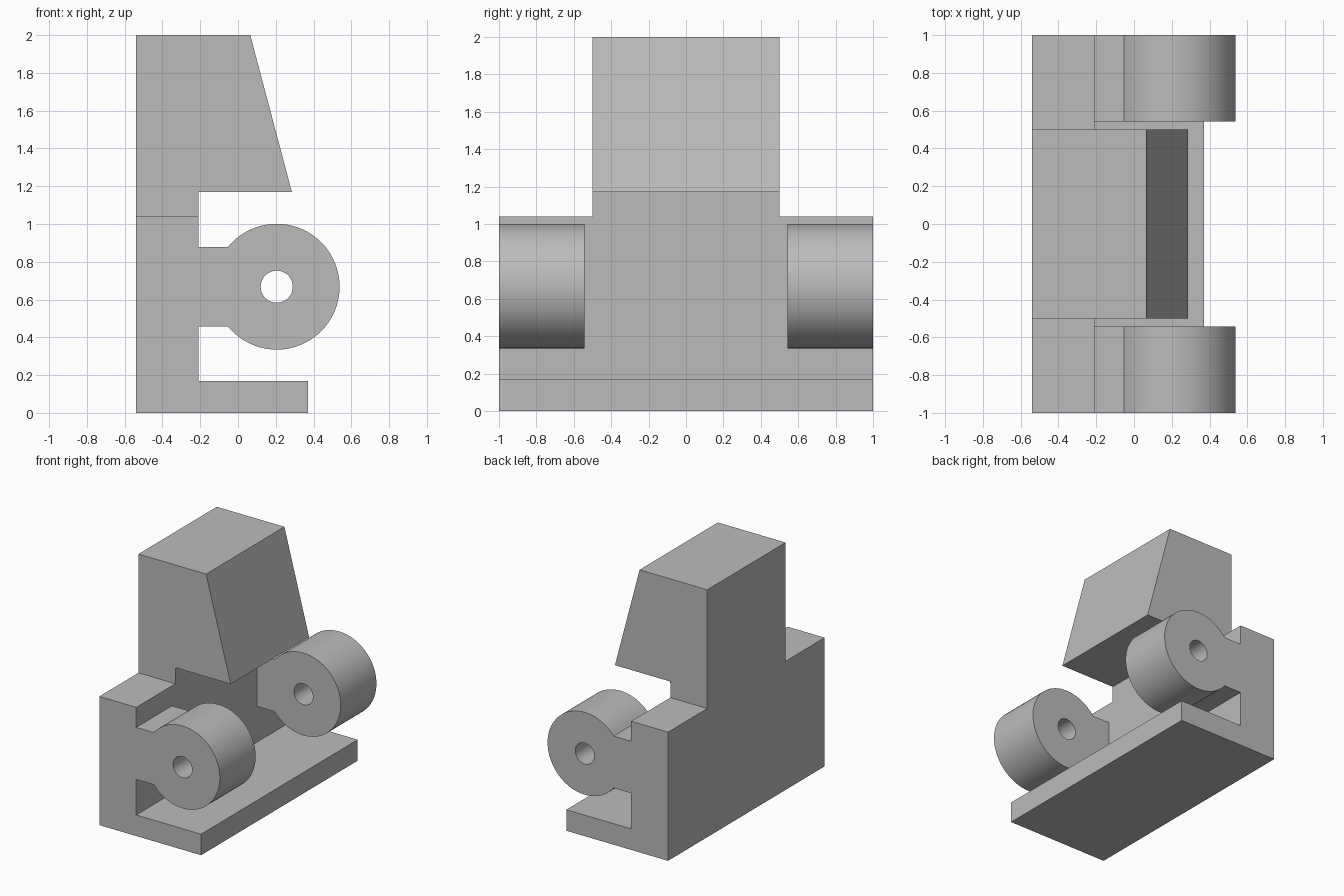
import bpy, bmesh, math
from mathutils import Vector

cube = bpy.data.objects.get("Cube")
if cube:
    bpy.data.objects.remove(cube, do_unlink=True)

grey = bpy.data.materials.new("plain grey")
grey.use_nodes = True
colour = (0.5, 0.5, 0.5, 1)
grey.diffuse_color = colour
grey.node_tree.nodes["Principled BSDF"].inputs["Base Color"].default_value = colour


def extrude_profile(name, loops, y0, y1):
    """Fill x-z outlines (the first is the edge, others are holes) and extrude along y."""
    bm = bmesh.new()
    for loop in loops:
        verts = [bm.verts.new((x, y0, z)) for x, z in loop]
        for a, b in zip(verts, verts[1:] + verts[:1]):
            bm.edges.new((a, b))
    if len(loops) == 1:
        bm.faces.new(bm.verts)
    else:
        bmesh.ops.triangle_fill(bm, edges=bm.edges[:], use_beauty=True)
    grown = bmesh.ops.extrude_face_region(bm, geom=bm.faces[:])["geom"]
    moved = [v for v in grown if isinstance(v, bmesh.types.BMVert)]
    bmesh.ops.translate(bm, verts=moved, vec=Vector((0, y1 - y0, 0)))
    bmesh.ops.recalc_face_normals(bm, faces=bm.faces[:])
    mesh = bpy.data.meshes.new(name)
    bm.to_mesh(mesh)
    bm.free()
    mesh.materials.append(grey)
    obj = bpy.data.objects.new(name, mesh)
    bpy.context.collection.objects.link(obj)
    return obj


def arc(cx, cz, r, start, end, n):
    return [(cx + r * math.cos(start + (end - start) * i / n),
             cz + r * math.sin(start + (end - start) * i / n)) for i in range(n + 1)]


BACK, WALL, TOE = -0.54, -0.21, 0.37

# L-shaped base with the back wall
bracket = extrude_profile("bracket", [[
    (BACK, 0), (TOE, 0), (TOE, 0.17), (WALL, 0.17), (WALL, 1.04), (BACK, 1.04)]], -1, 1)

# Overhanging tapered block, sunk into the wall
tower = extrude_profile("tower", [[
    (BACK, 0.6), (WALL, 0.6), (WALL, 1.17), (0.285, 1.17), (0.065, 2), (BACK, 2)]], -0.5, 0.5)

# Pair of round lugs, each on a short arm and bored through
cx, cz, radius, half_arm = 0.205, 0.668, 0.333, 0.21
neck = math.pi - math.asin(half_arm / radius)
root = WALL - 0.1
outline = arc(cx, cz, radius, -neck, neck, 64) + [(root, cz + half_arm), (root, cz - half_arm)]
bore = arc(cx, cz, 0.085, 0, math.tau, 40)[:-1]
lugs = [extrude_profile("front_lug", [outline, bore], -1, -0.543),
        extrude_profile("back_lug", [outline, bore], 0.543, 1)]

# Weld everything into one solid
parts = [tower] + lugs
for part in parts:
    mod = bracket.modifiers.new(part.name, "BOOLEAN")
    mod.operation = "UNION"
    mod.solver = "EXACT"
    mod.object = part
graph = bpy.context.evaluated_depsgraph_get()
solid = bpy.data.meshes.new_from_object(bracket.evaluated_get(graph))
bracket.modifiers.clear()
bracket.data = solid
for part in parts:
    bpy.data.objects.remove(part, do_unlink=True)

# Clean coplanar seams and shade the round surfaces
bm = bmesh.new()
bm.from_mesh(solid)
bmesh.ops.remove_doubles(bm, verts=bm.verts[:], dist=0.0001)
bmesh.ops.dissolve_limit(bm, angle_limit=math.radians(0.5), verts=bm.verts[:], edges=bm.edges[:])
bm.to_mesh(solid)
bm.free()
bpy.ops.object.select_all(action="DESELECT")
bracket.select_set(True)
bpy.context.view_layer.objects.active = bracket
bpy.ops.object.shade_smooth_by_angle(angle=math.radians(30))
